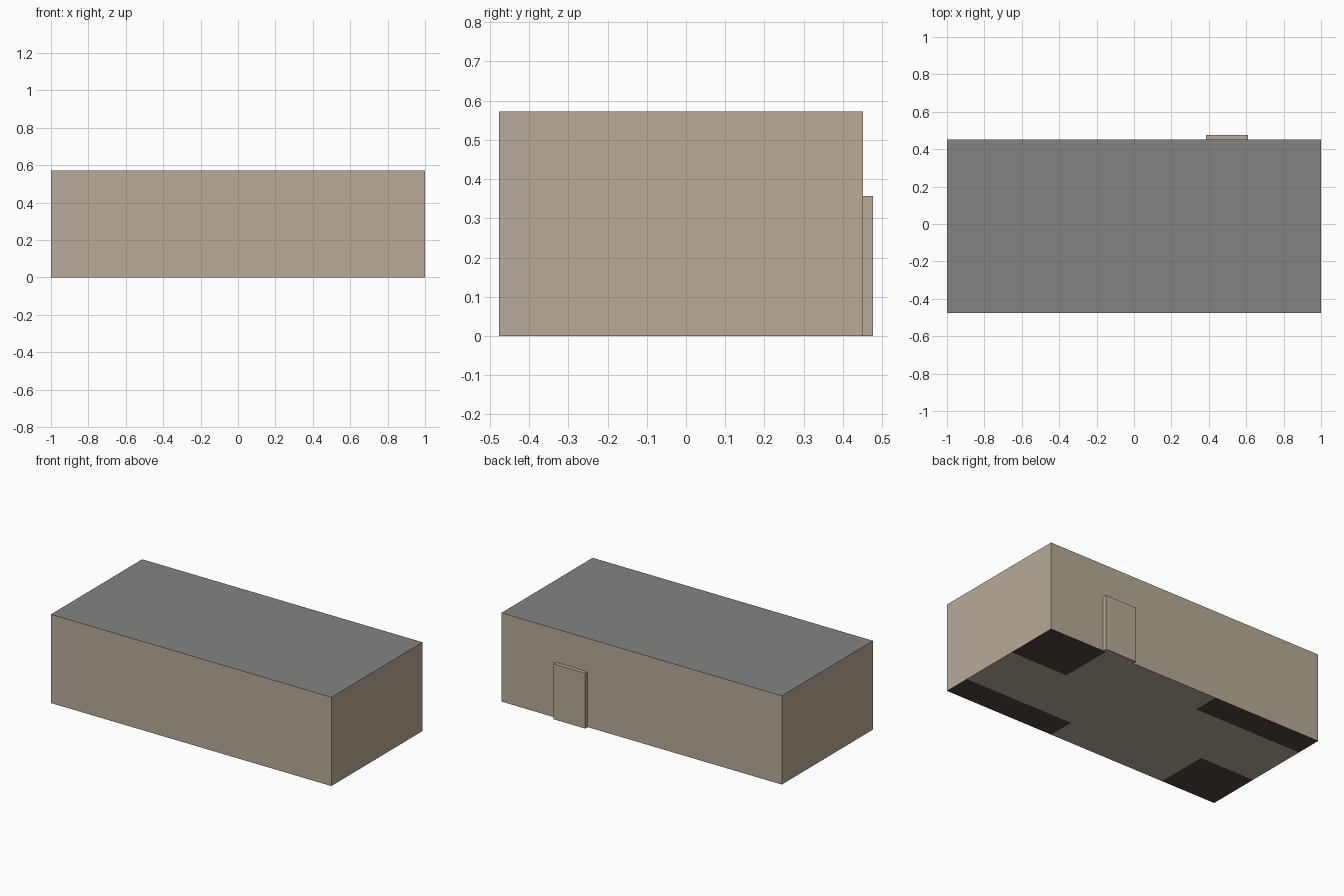
import bpy, bmesh
from mathutils import Vector

if "Cube" in bpy.data.objects:
    bpy.data.objects.remove(bpy.data.objects["Cube"])


def srgb(r, g, b):
    lin = [(c / 255 / 12.92) if c < 10 else ((c / 255 + 0.055) / 1.055) ** 2.4 for c in (r, g, b)]
    return (*lin, 1)


def material(name, rgb):
    m = bpy.data.materials.new(name)
    m.diffuse_color = srgb(*rgb)
    m.use_nodes = True
    m.node_tree.nodes["Principled BSDF"].inputs["Base Color"].default_value = m.diffuse_color
    return m


wall = material("beige_wall", (184, 171, 153))
roof = material("grey_roof", (131, 133, 130))
dark = material("dark_underside", (84, 69, 65))


def box(name, lo, hi, mats, finish=None):
    bm = bmesh.new()
    bmesh.ops.create_cube(bm, size=1)
    for v in bm.verts:
        v.co = Vector([lo[i] if v.co[i] < 0 else hi[i] for i in range(3)])
    bm.normal_update()
    if finish:
        finish(bm)
    me = bpy.data.meshes.new(name)
    bm.to_mesh(me)
    bm.free()
    for m in mats:
        me.materials.append(m)
    ob = bpy.data.objects.new(name, me)
    bpy.context.collection.objects.link(ob)
    return ob


X, Y0, Y1, H = 1.0, -0.477, 0.452, 0.572

# Dark corner areas of the underside: x range, y range
PATCHES = [(0.59, X, 0.10, Y1), (0.22, X, Y0, -0.30),
           (-X, -0.23, 0.28, Y1), (-X, -0.61, Y0, -0.13)]


def paint_hall(bm):
    # Grey roof on the top face
    for f in bm.faces:
        f.material_index = 1 if f.normal.z > 0.9 else 0
    # Cut the underside along the patch borders, then colour the patches
    cuts = [(0, c) for p in PATCHES for c in p[:2] if abs(c) < X]
    cuts += [(1, c) for p in PATCHES for c in p[2:] if Y0 < c < Y1]
    for axis, c in cuts:
        co = Vector((0, 0, 0))
        no = Vector((0, 0, 0))
        co[axis], no[axis] = c, 1
        under = [f for f in bm.faces if f.normal.z < -0.9]
        geom = set(under)
        for f in under:
            geom.update(f.edges)
            geom.update(f.verts)
        bmesh.ops.bisect_plane(bm, geom=list(geom), plane_co=co, plane_no=no)
        bm.normal_update()
    for f in bm.faces:
        if f.normal.z < -0.9:
            c = f.calc_center_median()
            if any(a < c.x < b and d < c.y < e for a, b, d, e in PATCHES):
                f.material_index = 2


# Main hall and the door slab on its back wall
box("hall", (-X, Y0, 0), (X, Y1, H), [wall, roof, dark], paint_hall)
box("back_door", (0.385, Y1, 0), (0.61, 0.477, 0.357), [wall])
